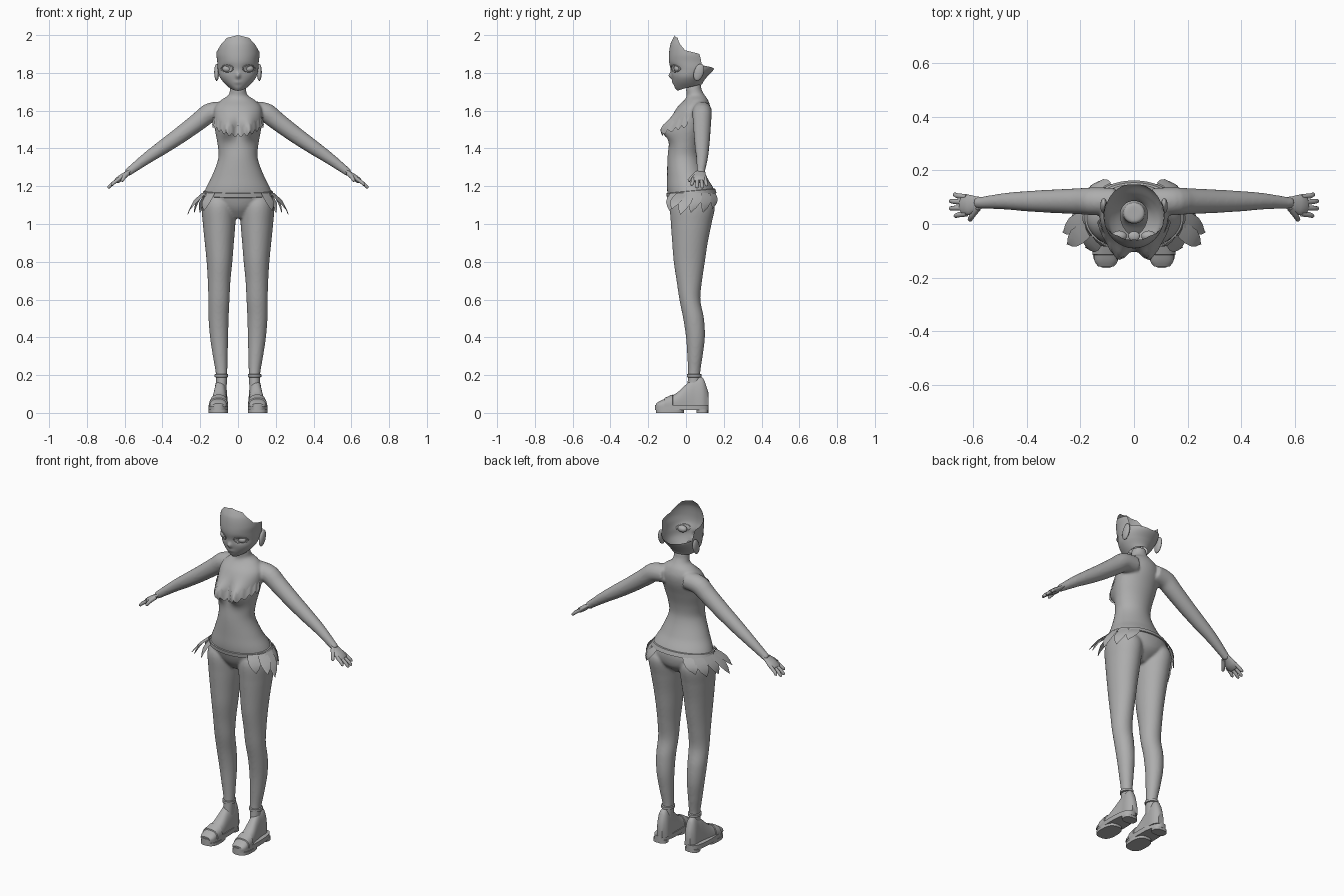
import bpy, bmesh, math
from mathutils import Vector

if "Cube" in bpy.data.objects:
    bpy.data.objects.remove(bpy.data.objects["Cube"])

GREY = bpy.data.materials.new("plain grey")
GREY.diffuse_color = (0.42, 0.42, 0.42, 1)
GREY.use_nodes = True
GREY.node_tree.nodes["Principled BSDF"].inputs["Base Color"].default_value = GREY.diffuse_color
TAU = 2 * math.pi


def sample(rows, k):
    """Smooth interpolation of a table whose first column is the key."""
    i = 0
    while i < len(rows) - 2 and k > rows[i + 1][0]:
        i += 1
    a, b = rows[i], rows[i + 1]
    p, q = rows[max(i - 1, 0)], rows[min(i + 2, len(rows) - 1)]
    h = b[0] - a[0]
    t = min(max((k - a[0]) / h, 0), 1)
    out = []
    for j in range(1, len(a)):
        m0 = (b[j] - p[j]) / (b[0] - p[0]) * h
        m1 = (q[j] - a[j]) / (q[0] - a[0]) * h
        out.append((2*t**3 - 3*t*t + 1) * a[j] + (t**3 - 2*t*t + t) * m0
                   + (3*t*t - 2*t**3) * b[j] + (t**3 - t*t) * m1)
    return out


def skin(bm, rings, closed=True, caps=True):
    """Join rows of points into faces."""
    vs = [[bm.verts.new(p) for p in r] for r in rings]
    n = len(vs[0])
    for r0, r1 in zip(vs, vs[1:]):
        for j in range(n if closed else n - 1):
            k = (j + 1) % n
            bm.faces.new((r0[j], r0[k], r1[k], r1[j]))
    if caps:
        bm.faces.new(vs[0])
        bm.faces.new(vs[-1])


def finish(bm, name, angle=50):
    bmesh.ops.remove_doubles(bm, verts=bm.verts, dist=0.00001)
    bmesh.ops.recalc_face_normals(bm, faces=bm.faces)
    me = bpy.data.meshes.new(name)
    bm.to_mesh(me)
    bm.free()
    me.materials.append(GREY)
    ob = bpy.data.objects.new(name, me)
    bpy.context.collection.objects.link(ob)
    bpy.context.view_layer.objects.active = ob
    ob.select_set(True)
    bpy.ops.object.shade_smooth_by_angle(angle=math.radians(angle))
    ob.select_set(False)
    return ob


def tube(bm, pts, radii, n=16, flat=1.0, closed=False):
    """Round or flattened tube; its wide side lies along y."""
    pts = [Vector(p) for p in pts]
    rings = []
    for i, p in enumerate(pts):
        a, b = pts[max(i - 1, 0)], pts[min(i + 1, len(pts) - 1)]
        if closed:
            a, b = pts[i - 1], pts[(i + 1) % len(pts)]
        d = (b - a).normalized()
        w = Vector((0, 1, 0))
        w = (w - d * w.dot(d)).normalized()
        u = d.cross(w)
        rings.append([p + radii[i] * (w * math.cos(t) + u * flat * math.sin(t))
                      for t in (TAU * j / n for j in range(n))])
    if closed:
        rings.append(rings[0])
    skin(bm, rings, caps=not closed)


def oval(cx, hw, y0, y1, z, n=40, e=1.0):
    f = lambda v: math.copysign(abs(v) ** e, v)
    return [(cx + hw * f(math.sin(t)), (y0 + y1) / 2 - (y1 - y0) / 2 * f(math.cos(t)), z)
            for t in (TAU * j / n for j in range(n))]


# torso: height, half width, front, back
TORSO = [(1.03, .05, -.03, .08), (1.08, .13, -.07, .14), (1.13, .182, -.09, .156),
         (1.18, .174, -.1, .15), (1.25, .14, -.1, .11), (1.35, .104, -.098, .075),
         (1.42, .108, -.09, .078), (1.5, .122, -.08, .1), (1.57, .128, -.07, .123),
         (1.62, .122, -.045, .128), (1.66, .085, -.005, .115), (1.68, .052, .003, .1),
         (1.71, .043, 0, .083), (1.74, .04, .005, .08)]


def torso(a, z, off=0.0):
    hw, y0, y1 = sample(TORSO, z)
    x = (hw + off) * math.sin(a)
    y = (y0 + y1) / 2 - ((y1 - y0) / 2 + off) * math.cos(a)
    if math.cos(a) > 0:
        bust = math.exp(-((abs(x) - .058) / .042) ** 2 - ((z - 1.505) / .055) ** 2)
        y -= .058 * bust * min(1, 2 * math.cos(a))
    return Vector((x, y, z))


# body: torso, legs and arms fused into one skin
LEG = [(.08, .09, .028, 0, .085), (.2, .087, .03, .01, .075), (.3, .094, .039, .007, .088),
       (.4, .1, .048, 0, .1), (.5, .103, .053, -.015, .095), (.6, .101, .056, -.035, .076),
       (.7, .1, .06, -.05, .085), (.8, .098, .068, -.065, .1), (.9, .099, .077, -.073, .115),
       (1, .1, .086, -.08, .135), (1.1, .102, .09, -.084, .153), (1.15, .1, .075, -.065, .13)]
ARM = [(.07, .085, 1.6, .05), (.15, .085, 1.588, .052), (.2, .085, 1.55, .049),
       (.3, .085, 1.475, .044), (.4, .085, 1.405, .038), (.48, .085, 1.35, .031),
       (.59, .078, 1.268, .02)]
bm = bmesh.new()
skin(bm, [[torso(TAU * j / 64, 1.03 + .71 * i / 70) for j in range(64)] for i in range(71)])
for s in (-1, 1):
    rings = []
    for i in range(61):
        z = .08 + 1.07 * i / 60
        c, hw, y0, y1 = sample(LEG, z)
        rings.append(oval(s * c, hw, y0, y1, z))
    skin(bm, rings)
    path, radii = [], []
    for i in range(31):
        x = .07 + .52 * i / 30
        y, z, r = sample(ARM, x)
        path.append((s * x, y, z))
        radii.append(r)
    tube(bm, path, radii, 24)
body = finish(bm, "body", 180)
m = body.modifiers.new("fuse", 'REMESH')
m.mode, m.voxel_size, m.use_smooth_shade = 'VOXEL', .007, True
m = body.modifiers.new("soften", 'SMOOTH')
m.factor, m.iterations = .5, 5

# head: open shell; height, half width, front, back
HEAD = [(1.705, .028, -.045, .07), (1.72, .045, -.058, .08), (1.75, .076, -.068, .09),
        (1.78, .097, -.075, .112), (1.82, .107, -.082, .148), (1.86, .11, -.09, .155),
        (1.9, .114, -.09, .155), (1.95, .107, -.083, .15), (1.98, .094, -.07, .14),
        (2.0, .084, -.058, .12)]
RIM = [(0, 2), (40, 1.985), (72, 1.92), (109, 1.9), (115, 1.84), (180, 1.82)]


def rim(deg):
    for (a, za), (b, zb) in zip(RIM, RIM[1:]):
        if deg <= b:
            return za + (zb - za) * (deg - a) / (b - a)
    return RIM[-1][1]


def head(a, z, off=0.0):
    hw, y0, y1 = sample(HEAD, z)
    x = (hw + off) * math.sin(a)
    y = (y0 + y1) / 2 - ((y1 - y0) / 2 + off) * math.cos(a)
    if math.cos(a) > 0:
        y -= .016 * math.exp(-(x / .012) ** 2 - ((z - 1.785) / .016) ** 2)   # nose
        y += .009 * math.exp(-((abs(x) - .055) / .03) ** 2 - ((z - 1.822) / .02) ** 2)
        y -= .005 * math.exp(-(x / .02) ** 2 - ((z - 1.75) / .01) ** 2)      # lips
    return Vector((x, y, z))


bm = bmesh.new()
rings = []
for i in range(51):
    ring = []
    for j in range(120):
        a = TAU * j / 120
        low = 1.705 + .0175 * (1 - math.cos(a))
        top = rim(min(j, 120 - j) * 3)
        ring.append(head(a, low + (top - low) * i / 50))
    rings.append(ring)
skin(bm, rings, caps=False)
finish(bm, "head", 60)


def ball(bm, loc, size, tilt=0.0):
    from mathutils import Matrix
    mat = Matrix.Translation(loc) @ Matrix.Rotation(tilt, 4, 'X') @ Matrix.Diagonal((*size, 1))
    bmesh.ops.create_uvsphere(bm, u_segments=24, v_segments=12, radius=1, matrix=mat)


def leaf(bm, base, tip, side, bow):
    """Pointed blade between two points."""
    rows = []
    for i, w in enumerate((.8, 1, .95, .6, .02)):
        u = i / 4
        mid = base.lerp(tip, u) + bow * math.sin(math.pi * u)
        rows.append([mid - side * w, mid + bow * .3, mid + side * w])
    skin(bm, rows, closed=False, caps=False)


# skirt leaves: angle around the hip, tip x, y, z
LEAVES = [(48, .18, -.085, 1.07), (68, .25, -.075, 1.08), (85, .265, -.03, 1.05),
          (103, .23, .025, 1.06), (125, .2, .09, 1.06), (145, .16, .14, 1.08)]
for s, side in ((-1, "left"), (1, "right")):
    # eyes and lids
    bm = bmesh.new()
    ball(bm, (s * .055, -.045, 1.822), (.028, .02, .019))
    finish(bm, side + "_eye")
    bm = bmesh.new()
    lid = []
    for i in range(28):
        t = TAU * i / 28
        x, z = .057 + .032 * math.cos(t), 1.823 + .018 * math.sin(t)
        lid.append(head(s * math.asin(x / sample(HEAD, z)[0]), z, .001))
    tube(bm, lid, [.0025] * 28, 8, closed=True)
    finish(bm, side + "_eyelid")
    # ears
    bm = bmesh.new()
    ball(bm, (s * .113, .068, 1.803), (.013, .026, .047), -.3)
    finish(bm, side + "_ear")
    # hands: flat palm, four fingers and a thumb
    bm = bmesh.new()
    tube(bm, [(s * x, y, z) for x, y, z in ((.565, .08, 1.287), (.59, .076, 1.268),
         (.615, .072, 1.248), (.64, .07, 1.23), (.647, .07, 1.225))],
         [.02, .028, .038, .037, .025], 20, .42)
    for y, e, x in ((.038, .03, .672), (.06, .058, .69), (.081, .086, .69), (.101, .11, .675)):
        z = 1.234 - (x - .635) * .8
        tube(bm, [(s * .625, y, 1.242), (s * (.6 * x + .255), (y + e) / 2, 1.234 - (.6*x - .38) * .7),
                  (s * (x - .005), e, z + .004), (s * x, e, z)], [.01, .0095, .008, .003], 10)
    tube(bm, [(s * .585, .06, 1.268), (s * .602, .035, 1.25), (s * .613, .016, 1.23),
              (s * .615, .012, 1.226)], [.014, .011, .009, .003], 10)
    finish(bm, side + "_hand")
    # skirt leaves
    bm = bmesh.new()
    for deg, x, y, z in LEAVES:
        a = math.radians(deg)
        out = Vector((s * math.sin(a), -math.cos(a), 0))
        tan = Vector((s * math.cos(a), math.sin(a), 0)) * .034
        leaf(bm, torso(s * a, 1.165, .008), Vector((s * x, y, z)), tan, out * .012)
    finish(bm, side + "_skirt_leaves", 60)
    # shoe: sole, heel, upper, straps
    bm = bmesh.new()
    for y0, y1, z0, z1 in ((-.165, .12, .015, .042), (-.16, -.01, 0, .018), (.055, .118, 0, .018)):
        skin(bm, [oval(s * .104, .052 if y0 < 0 else .042, y0, y1, z, 40, .75) for z in (z0, z1)])
    finish(bm, side + "_sole", 40)
    SHOE = [(-.158, .03, .05), (-.14, .043, .062), (-.1, .046, .08), (-.05, .043, .105),
            (0, .038, .15), (.04, .036, .18), (.09, .034, .185), (.118, .018, .11)]

    def upper(y, off=0.0):
        hw, top = sample(SHOE, y)
        cx = .104 - .012 * max(0, min(1, (y + .1) / .15))
        return [(s * (cx + (hw + off) * math.copysign(abs(math.cos(t)) ** .8, math.cos(t))), y,
                 .035 + (top + off - .035) * abs(math.sin(t)) ** .8)
                for t in (math.pi * j / 20 for j in range(21))]
    bm = bmesh.new()
    skin(bm, [upper(-.158 + .276 * i / 30) for i in range(31)])
    finish(bm, side + "_shoe")
    bm = bmesh.new()
    skin(bm, [upper(y, o) for y, o in ((-.115, 0), (-.113, .005), (-.072, .005), (-.07, 0))],
         closed=False, caps=False)
    skin(bm, [oval(s * .088, .03 + o, .01 - o, .077 + o, z, 32)
              for z, o in ((.188, 0), (.19, .006), (.204, .006), (.206, 0))])
    finish(bm, side + "_shoe_straps", 40)

# mouth
bm = bmesh.new()
ball(bm, (0, -.045, 1.752), (.022, .018, .009))
finish(bm, "mouth")

# bust frill: band with a ragged lower edge
bm = bmesh.new()
rows = [[], [], []]
for i in range(61):
    a = math.radians(-85 + 170 * i / 60)
    low = 1.455 + .05 * abs(math.sin(a)) ** 2 + .022 * abs((i / 5) % 1 - .5) * 2
    for k, (z, o) in enumerate(((low + .05, .002), (low + .025, .006), (low, .012))):
        rows[k].append(torso(a, z, o))
skin(bm, rows, closed=False, caps=False)
finish(bm, "bust_frill", 40)

# hip belt, highest at the back
bm = bmesh.new()
skin(bm, [[torso(a, z + .012 - .012 * math.cos(a), o) for a in (TAU * j / 64 for j in range(64))]
          for z, o in ((1.138, .002), (1.14, .008), (1.162, .007), (1.164, .001))], caps=False)
finish(bm, "hip_belt", 40)
